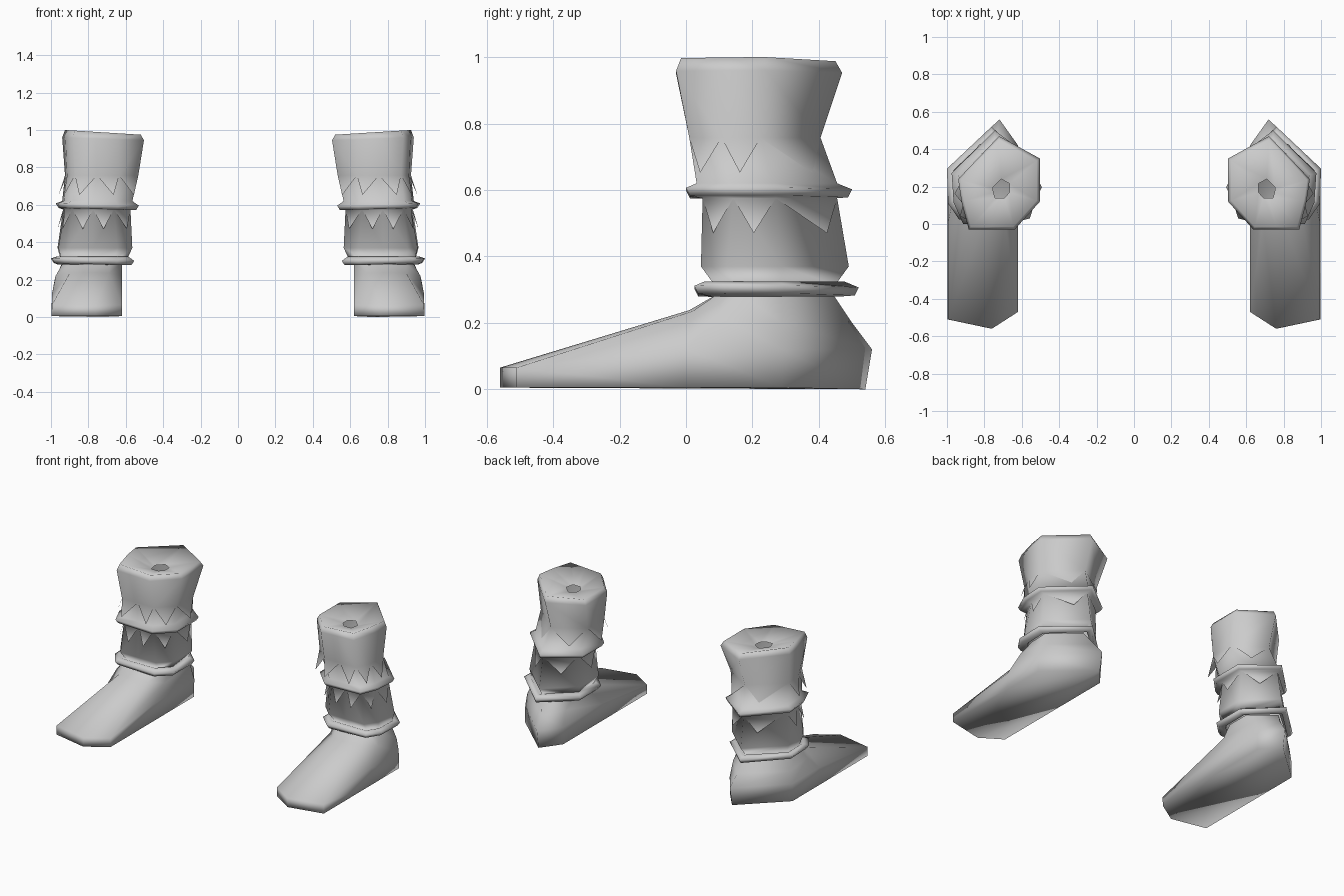
import bpy
from mathutils import Vector

cube = bpy.data.objects.get("Cube")
if cube:
    bpy.data.objects.remove(cube, do_unlink=True)

grey = bpy.data.materials.new("pale_grey")
grey.use_nodes = True
grey.diffuse_color = (0.6, 0.6, 0.6, 1)
grey.node_tree.nodes["Principled BSDF"].inputs["Base Color"].default_value = grey.diffuse_color

# Eight-point outlines as fractions of width and depth: back point, inner side, front, outer side
CUFF = [(.5, 1), (0, .76), (0, .3), (.31, 0), (.59, 0), (.87, 0), (.96, .3), (1, .54)]
SHIN = [(.45, 1), (0, .55), (0, .12), (.15, 0), (.5, 0), (.85, 0), (1, .12), (1, .55)]
SIDES = len(SHIN)


def section(inner, outer, front, back, z, shape=0.0, drop=0.0):
    """Outline blended from shin (0) to cuff (1), optionally sloping down to the inner side."""
    points = []
    for shin, cuff in zip(SHIN, CUFF):
        u, v = Vector(shin).lerp(Vector(cuff), shape)
        points.append(Vector((inner + u * (outer - inner), front + v * (back - front), z - drop * (1 - u))))
    return points


def collar(inner, outer, front, back, top, shape):
    """Rings of a flared collar, from its upper lip to its underside."""
    return [
        section(inner + .035, outer - .035, front + .032, back - .045, top, shape),
        section(inner, outer, front, back, top - .012, shape, .012),
        section(inner + .015, outer - .015, front + .012, back - .012, top - .036, shape, .012),
        section(inner + .045, outer - .04, front + .05, back - .045, top - .045, shape),
    ]


def loft(name, rings, cap=False, flap_rows=()):
    """Skin the rings, close the bottom if asked, and hang pointed flaps from chosen rings."""
    points = [Vector(p) for ring in rings for p in ring]
    faces = []
    for start in range(0, len(points) - SIDES, SIDES):
        for i in range(SIDES):
            j = (i + 1) % SIDES
            faces.append((start + i, start + SIDES + i, start + SIDES + j, start + j))
    if cap:
        faces.append(tuple(reversed(range(len(points) - SIDES, len(points)))))
    for row, drop, flare, lean in flap_rows:
        for i in range(SIDES):
            a, b = row * SIDES + i, row * SIDES + (i + 1) % SIDES
            along = points[b] - points[a]
            out = Vector((along.y, -along.x, 0)).normalized()
            faces.append((a, len(points), b))
            points.append(points[a] + along * lean.get(i, .5) + out * flare - Vector((0, 0, drop)))
    mesh = bpy.data.meshes.new(name)
    mesh.from_pydata(points, [], faces)
    mesh.materials.append(grey)
    mesh.shade_smooth()
    obj = bpy.data.objects.new(name, mesh)
    bpy.context.collection.objects.link(obj)
    obj.modifiers.new("other_boot", 'MIRROR')


# Boot leg: dished top with a small opening, upper cuff, two collars and the shin between them
cuff = [
    section(.665, .755, .14, .24, .94, 1),
    section(.52, .925, -.015, .45, 1.0, 1, .025),
    section(.503, .94, -.03, .47, .96, 1, .015),
    section(.533, .925, .01, .405, .757, .7),
]
upper_collar = collar(.53, .975, 0, .5, .62, .6)
shin = [
    section(.565, .965, .045, .49, .37, .3),
    section(.59, .95, .085, .45, .315, .3),
]
ankle_collar = collar(.555, 1.0, .025, .52, .325, .3)

# Flaps hang from the cuff and from under the upper collar, with a few tips leaning sideways
cuff_flaps = (len(cuff) - 1, .105, .04, {3: .25, 4: .8, 7: .7})
collar_flaps = (len(cuff) + len(upper_collar) - 1, .105, .035, {7: .7})
loft("boot_leg", cuff + upper_collar + shin + ankle_collar, flap_rows=(cuff_flaps, collar_flaps))

# Foot: ankle, instep, widest edge, sole
ankle = section(.62, .94, .1, .44, .29, .3)
instep = [(.73, .5, .2), (.625, .39, .22), (.62, .1, .22), (.69, .02, .235),
          (.8, .01, .238), (.9, .02, .235), (.975, .1, .22), (.98, .29, .2)]
edge = [(.72, .56, .12), (.62, .42, .12), (.62, 0, .12), (.62, -.47, .065),
        (.76, -.56, .065), (.995, -.51, .065), (.995, 0, .12), (.995, .29, .12)]
sole = [(x * 1.002, min(y, .54), .005 - .005 * (y > .5)) for x, y, z in edge]
loft("foot", [ankle, instep, edge, sole], cap=True)
